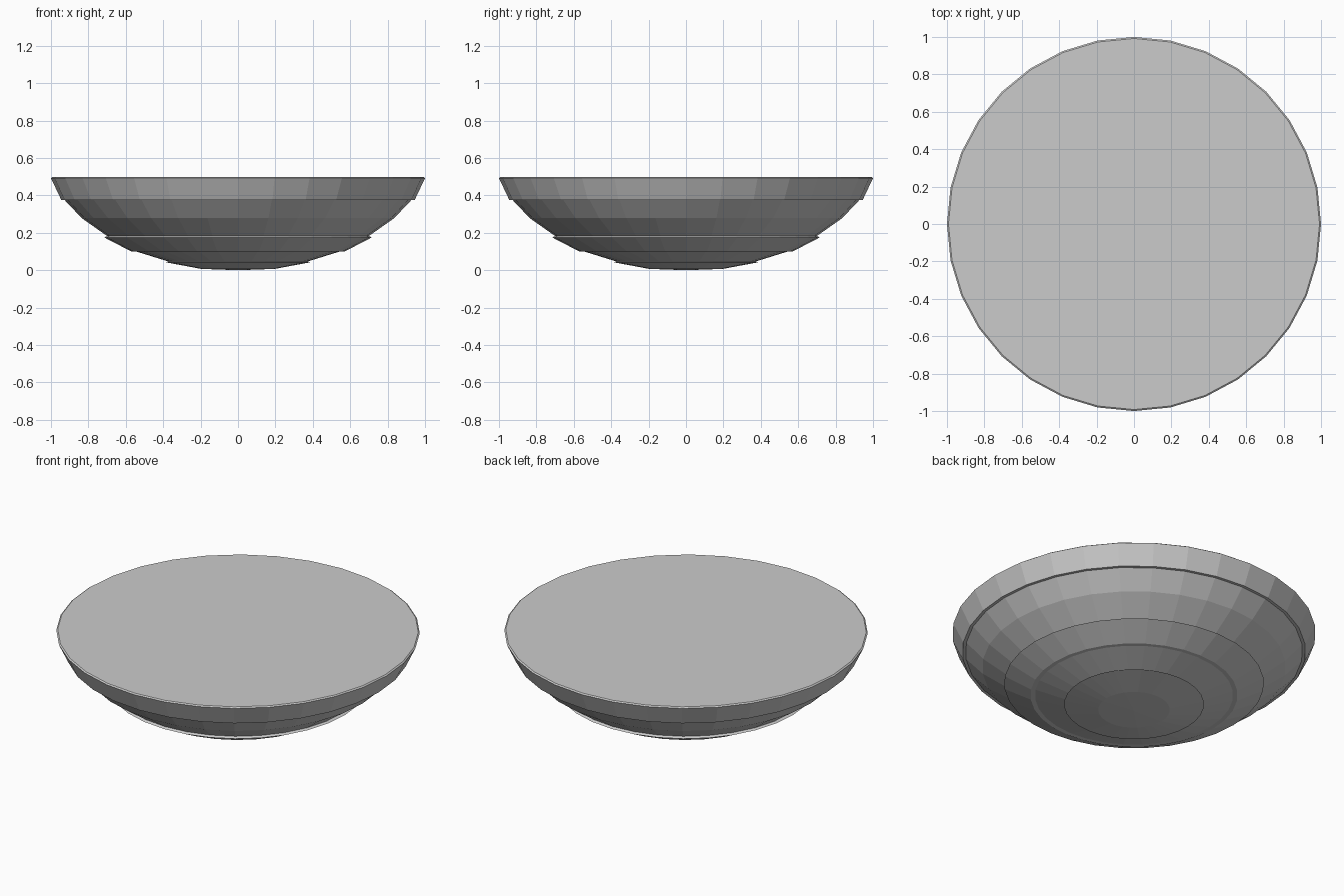
import bpy, bmesh
from math import sin, cos, pi

if "Cube" in bpy.data.objects:
    bpy.data.objects.remove(bpy.data.objects["Cube"])

SIDES = 32


def lathe(name, profile, cap=False):
    """Revolve (radius, height) points around z; cap closes the last ring."""
    bm = bmesh.new()
    rings = []
    for r, z in profile:
        if r == 0:
            rings.append([bm.verts.new((0, 0, z))] * SIDES)
        else:
            rings.append([bm.verts.new((r * cos(2 * pi * i / SIDES),
                                        r * sin(2 * pi * i / SIDES), z))
                          for i in range(SIDES)])
    for low, high in zip(rings, rings[1:]):
        for i in range(SIDES):
            j = (i + 1) % SIDES
            corners = [low[i], low[j], high[j], high[i]]
            bm.faces.new(list(dict.fromkeys(corners)))
    if cap:
        bm.faces.new(rings[-1])
    mesh = bpy.data.meshes.new(name)
    bm.to_mesh(mesh)
    bm.free()
    obj = bpy.data.objects.new(name, mesh)
    bpy.context.collection.objects.link(obj)
    return obj


# Shallow base disc
lathe("base_disc", [(0, 0), (0.197, 0.007)])

# Foot band, ending in a small ledge
lathe("foot_band", [(0.197, 0.007), (0.385, 0.042), (0.373, 0.047)])

# Lower bowl bands, with an overhanging step and a second ledge
lathe("lower_band", [(0.373, 0.047), (0.545, 0.10), (0.57, 0.10)])
lathe("middle_band", [(0.57, 0.10), (0.715, 0.175), (0.70, 0.183)])

# Upper bowl wall, stepping out under the rim
lathe("upper_wall", [(0.70, 0.183), (0.835, 0.278), (0.928, 0.376),
                     (0.945, 0.376)])

# Rim band with a fine bevel and the flat closed top
lathe("rim_and_top", [(0.945, 0.376), (1.0, 0.492), (0.992, 0.498)], cap=True)
